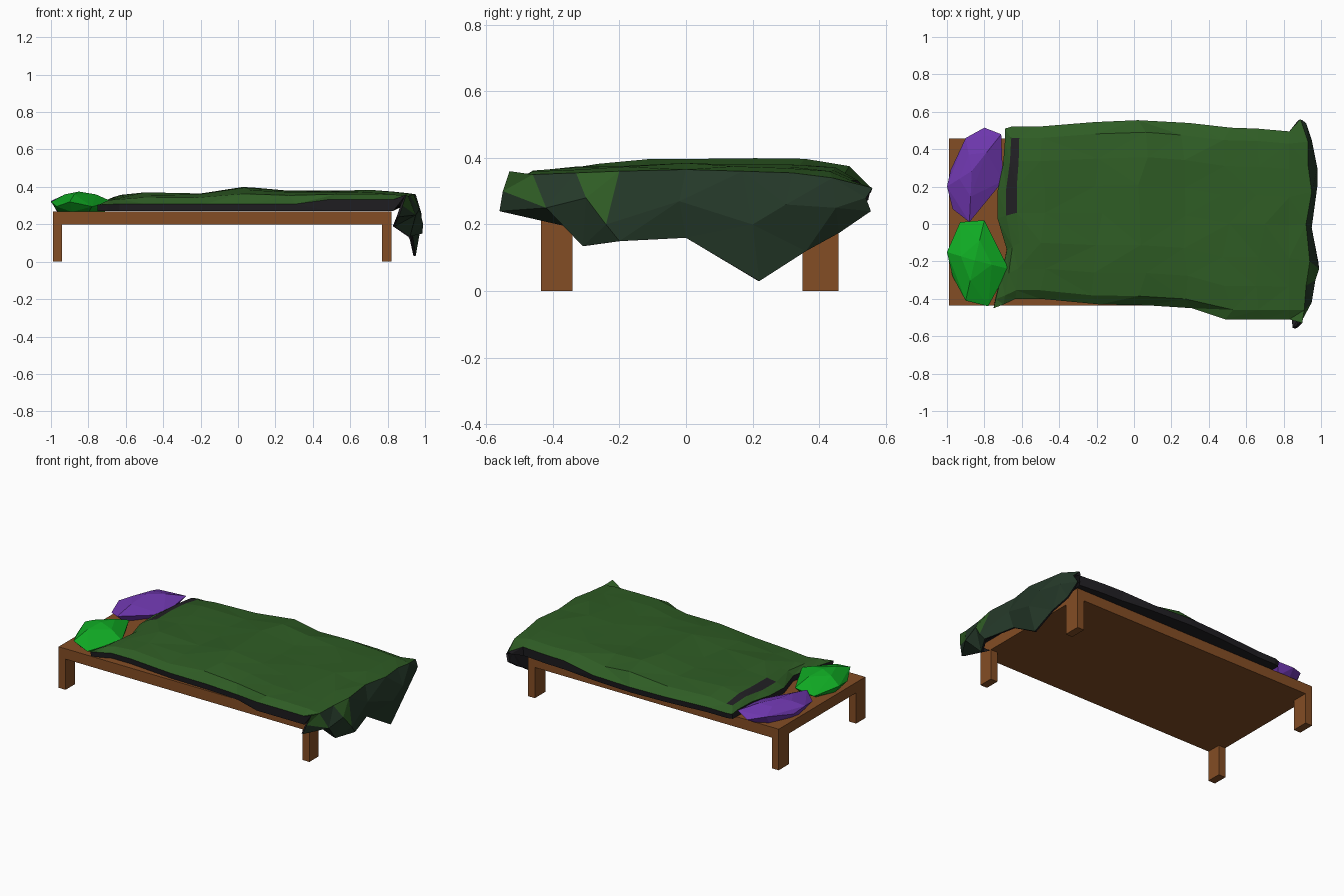
import bpy, bmesh, random
from mathutils import Vector

if "Cube" in bpy.data.objects:
    bpy.data.objects.remove(bpy.data.objects["Cube"])

random.seed(4)


def material(name, rgb):
    m = bpy.data.materials.new(name)
    m.diffuse_color = (*rgb, 1)
    m.use_nodes = True
    m.node_tree.nodes["Principled BSDF"].inputs["Base Color"].default_value = m.diffuse_color
    return m


WOOD = material("brown wood", (0.23, 0.075, 0.018))
GREEN = material("blanket green", (0.028, 0.108, 0.018))
DARK = material("dark green lining", (0.018, 0.04, 0.022))
BLACK = material("charcoal lining", (0.015, 0.014, 0.017))
PURPLE = material("purple", (0.155, 0.038, 0.42))
BRIGHT = material("bright green", (0.005, 0.40, 0.017))


def finish(bm, name, mats):
    bmesh.ops.recalc_face_normals(bm, faces=bm.faces[:])
    mesh = bpy.data.meshes.new(name)
    bm.to_mesh(mesh)
    bm.free()
    for m in mats:
        mesh.materials.append(m)
    ob = bpy.data.objects.new(name, mesh)
    bpy.context.collection.objects.link(ob)
    return ob


def box(name, lo, hi, mat):
    bm = bmesh.new()
    bmesh.ops.create_cube(bm, size=1)
    for v in bm.verts:
        v.co = Vector([(a + b) / 2 + c * (b - a) for a, b, c in zip(lo, hi, v.co)])
    return finish(bm, name, [mat])


# Bed frame: a slab on four short legs
box("bed_slab", (-0.99, -0.435, 0.2), (0.82, 0.458, 0.268), WOOD)
for end, x in (("head", -0.99), ("foot", 0.77)):
    for side, y in (("front", -0.435), ("back", 0.35)):
        box(f"{end}_{side}_leg", (x, y, 0), (x + 0.05, y + (0.095 if y < 0 else 0.108), 0.2), WOOD)


# Pillows: faceted convex lumps from a top-view outline
def pillow(name, outline, peak, mid, mat):
    bm = bmesh.new()
    n = len(outline)
    c = Vector((sum(p[0] for p in outline) / n, sum(p[1] for p in outline) / n))
    for i, p in enumerate(outline):
        p = Vector(p)
        bm.verts.new((p.x, p.y, mid + (0.015 if i % 2 else -0.01)))
        low = c.lerp(p, 0.75)
        bm.verts.new((low.x, low.y, 0.266))
        if i % 2:
            top = c.lerp(p, 0.5)
            bm.verts.new((top.x, top.y, peak - 0.015))
    bm.verts.new((c.x, c.y, peak))
    bmesh.ops.convex_hull(bm, input=bm.verts[:])
    return finish(bm, name, [mat])


pillow("purple_pillow", [(-0.80, 0.515), (-0.71, 0.48), (-0.70, 0.23), (-0.88, 0.01),
                         (-0.97, 0.08), (-1.0, 0.2), (-0.98, 0.29), (-0.90, 0.46)], 0.37, 0.31, PURPLE)
pillow("green_pillow", [(-0.93, 0.01), (-0.80, 0.02), (-0.76, -0.07), (-0.67, -0.24),
                        (-0.78, -0.44), (-0.90, -0.41), (-0.97, -0.28), (-1.0, -0.15)], 0.375, 0.305, BRIGHT)

# Blanket body: stations of x, front edge, back edge, middle height
stations = [(-0.71, -0.45, 0.51, 0.315), (-0.67, -0.43, 0.52, 0.345), (-0.62, -0.40, 0.52, 0.355),
            (-0.50, -0.40, 0.52, 0.372), (-0.20, -0.43, 0.545, 0.37), (0.05, -0.435, 0.555, 0.402),
            (0.28, -0.45, 0.54, 0.38), (0.50, -0.51, 0.515, 0.385), (0.68, -0.51, 0.51, 0.382),
            (0.83, -0.51, 0.495, 0.372)]
across = [-1, -0.9, -0.65, -0.35, 0, 0.3, 0.6, 0.87, 1]
dome = [0.05, 0.65, 0.85, 0.95, 1, 1, 0.95, 0.7, 0.05]
head_shift = [-0.04, -0.03, 0.0, 0.03, -0.02, -0.02, 0.01, 0.02, 0.02]

outer, inner = [], []
for i, (x, y0, y1, z) in enumerate(stations):
    row_o, row_i = [], []
    for j, (v, f) in enumerate(zip(across, dome)):
        y = (y0 + y1) / 2 + v * (y1 - y0) / 2
        px = x + head_shift[j] * max(0, 1 - i / 3)
        edge = 0.305 if i < 7 else 0.33
        pz = edge + (z - edge) * f + random.uniform(-0.009, 0.004) * f
        if 2 < i < 9:
            px += random.uniform(-0.03, 0.03)
        row_o.append(Vector((px, y, pz)))
        row_i.append(Vector((px, y * 0.985, 0.272)))
    outer.append(row_o)
    inner.append(row_i)

# Blanket foot: ridge, middle and hem of the hanging end
drape = [
    ([0.90, 0.91, 0.92, 0.94, 0.92, 0.95, 0.93, 0.93, 0.89],
     [-0.53, -0.46, -0.33, -0.20, 0, 0.17, 0.32, 0.44, 0.56],
     [0.36, 0.35, 0.355, 0.36, 0.365, 0.36, 0.355, 0.34, 0.31]),
    ([0.88, 0.95, 0.97, 0.99, 0.95, 0.98, 0.98, 0.95, 0.92],
     [-0.55, -0.42, -0.30, -0.24, -0.02, 0.20, 0.30, 0.45, 0.54],
     [0.30, 0.25, 0.28, 0.20, 0.27, 0.20, 0.26, 0.25, 0.28]),
    ([0.86, 0.84, 0.92, 0.985, 0.93, 0.95, 0.93, 0.90, 0.90],
     [-0.56, -0.34, -0.31, -0.20, 0, 0.22, 0.36, 0.46, 0.555],
     [0.24, 0.19, 0.135, 0.15, 0.16, 0.03, 0.12, 0.175, 0.24])]
for k, (xs, ys, zs) in enumerate(drape):
    outer.append([Vector(p) for p in zip(xs, ys, zs)])
    inner.append([Vector((x - 0.012, y * 0.99, z - (0.015 if k == 0 else 0))) for x, y, z in zip(xs, ys, zs)])

bm = bmesh.new()
top = [[bm.verts.new(p) for p in row] for row in outer]
bot = [[bm.verts.new(p) for p in row] for row in inner]
rows, cols = len(top), len(across)
for i in range(rows - 1):
    for j in range(cols - 1):
        quad = ((i, j), (i + 1, j), (i + 1, j + 1), (i, j + 1))
        f = bm.faces.new([top[a][b] for a, b in quad])
        if i >= len(stations):                      # hanging end
            f.material_index = 0 if (i == len(stations) and j in (0, 2)) else 1
        elif i == 1 and j in (4, 5, 6):             # fold showing the lining
            f.material_index = 2
        bm.faces.new([bot[a][b] for a, b in reversed(quad)]).material_index = 2
rim = [(i, 0) for i in range(rows)] + [(rows - 1, j) for j in range(1, cols)]
rim += [(i, cols - 1) for i in range(rows - 2, -1, -1)] + [(0, j) for j in range(cols - 2, 0, -1)]
for (a, b), (c, d) in zip(rim, rim[1:] + rim[:1]):
    bm.faces.new((top[a][b], top[c][d], bot[c][d], bot[a][b])).material_index = 2
bmesh.ops.triangulate(bm, faces=bm.faces[:])
finish(bm, "blanket", [GREEN, DARK, BLACK])
